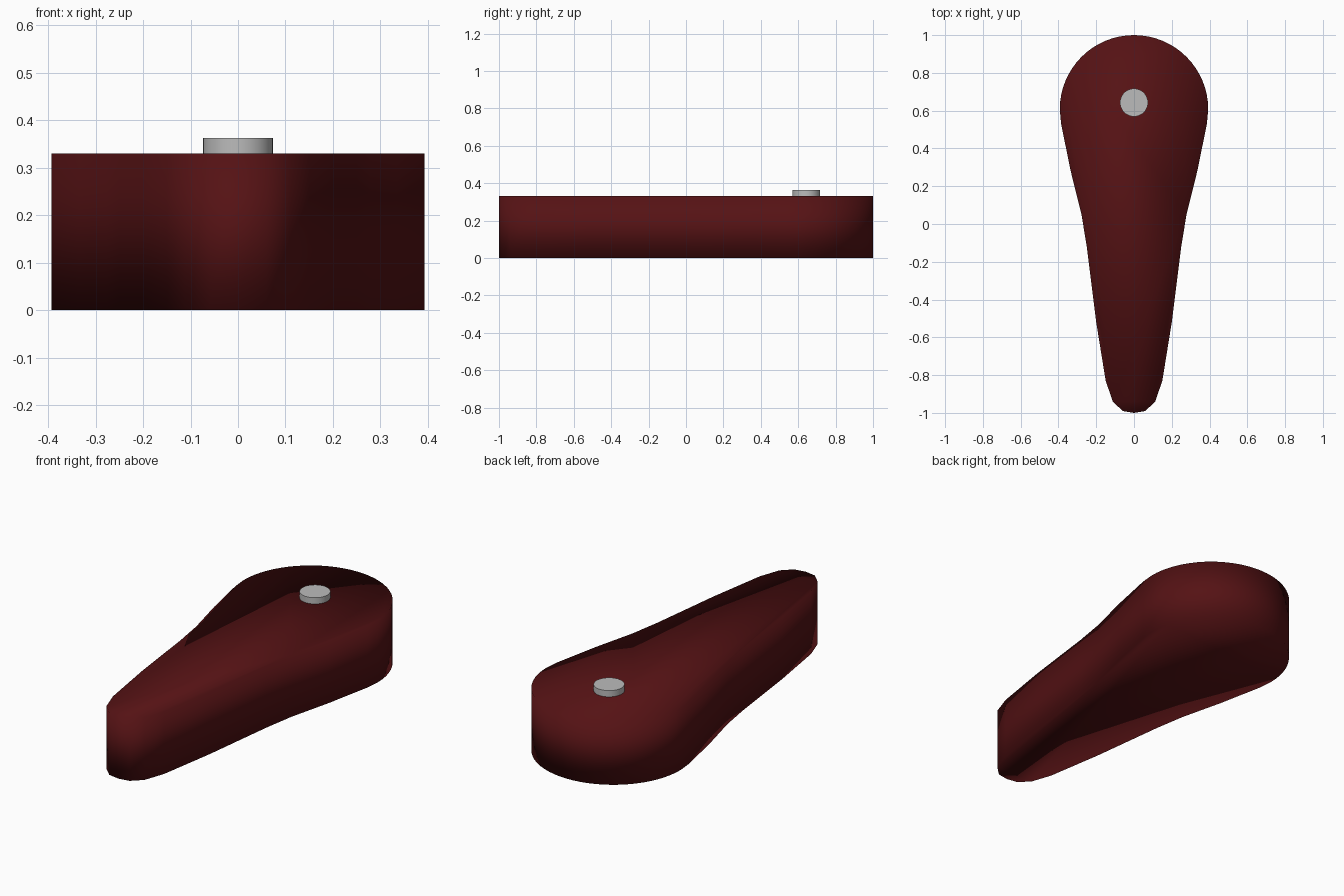
import bpy, bmesh, math

if "Cube" in bpy.data.objects:
    bpy.data.objects.remove(bpy.data.objects["Cube"])


def material(name, color):
    m = bpy.data.materials.new(name)
    m.diffuse_color = (*color, 1)
    m.use_nodes = True
    m.node_tree.nodes["Principled BSDF"].inputs["Base Color"].default_value = m.diffuse_color
    return m


def prism(name, outline, z0, z1, mat):
    """Extrude a closed outline between two heights."""
    bm = bmesh.new()
    base = bm.faces.new([bm.verts.new((x, y, z0)) for x, y in outline])
    top = bmesh.ops.extrude_face_region(bm, geom=[base], use_keep_orig=True)
    for v in [g for g in top["geom"] if isinstance(g, bmesh.types.BMVert)]:
        v.co.z = z1
    bmesh.ops.recalc_face_normals(bm, faces=bm.faces)
    me = bpy.data.meshes.new(name)
    bm.to_mesh(me)
    bm.free()
    me.materials.append(mat)
    ob = bpy.data.objects.new(name, me)
    bpy.context.collection.objects.link(ob)
    return ob


red = material("dark red", (0.09, 0.006, 0.007))
grey = material("light grey", (0.5, 0.5, 0.5))

# Lever body: round head, tapering sides, small rounded tip
R, CY = 0.393, 0.607
head = [(R * math.cos(math.pi * i / 32), CY + R * math.sin(math.pi * i / 32))
        for i in range(33)]
side = [(0.386, 0.53), (0.335, 0.28), (0.278, 0.05), (0.25, -0.12), (0.2, -0.52),
        (0.15, -0.83), (0.112, -0.94), (0.06, -0.99)]
left = [(-x, y) for x, y in side]
outline = head + left + [(0, -1.0)] + side[::-1]
body = prism("lever_body", outline, 0, 0.33, red)
body.data.polygons.foreach_set("use_smooth", [True] * len(body.data.polygons))

# Pivot pin cap
circle = [(0.074 * math.cos(math.tau * i / 32), 0.643 + 0.074 * math.sin(math.tau * i / 32))
          for i in range(32)]
cap = prism("pivot_cap", circle, 0.3, 0.363, grey)
bpy.context.view_layer.objects.active = cap
cap.select_set(True)
bpy.ops.object.shade_smooth_by_angle(angle=math.radians(40))
